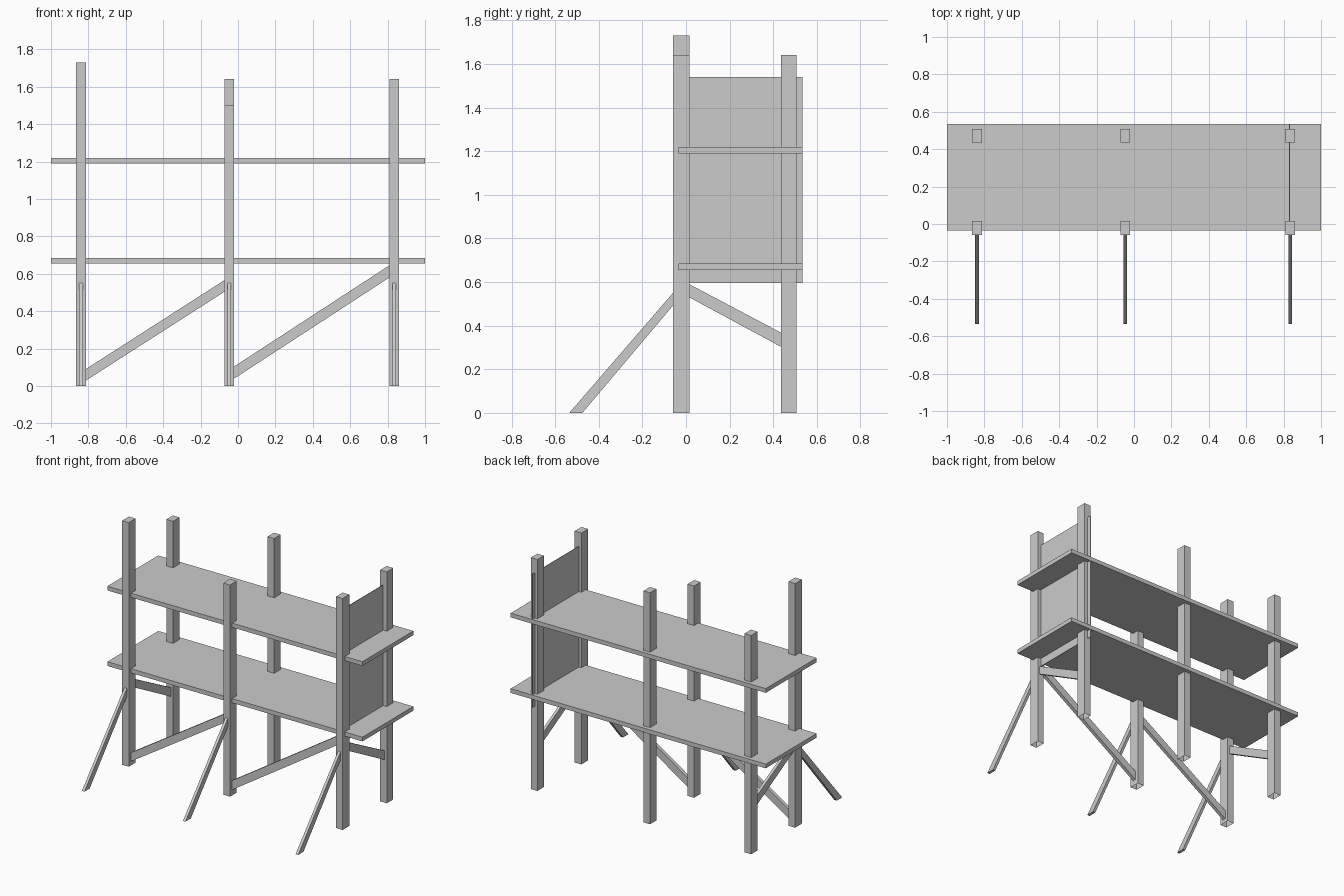
import bpy
import bmesh
from mathutils import Vector

if "Cube" in bpy.data.objects:
    bpy.data.objects.remove(bpy.data.objects["Cube"], do_unlink=True)

grey = bpy.data.materials.new("plain grey")
grey.use_nodes = True
COLOUR = (0.6, 0.6, 0.6, 1)
grey.diffuse_color = COLOUR
grey.node_tree.nodes["Principled BSDF"].inputs["Base Color"].default_value = COLOUR


def finish(name, bm):
    bmesh.ops.recalc_face_normals(bm, faces=bm.faces)
    mesh = bpy.data.meshes.new(name)
    bm.to_mesh(mesh)
    bm.free()
    mesh.materials.append(grey)
    obj = bpy.data.objects.new(name, mesh)
    bpy.context.collection.objects.link(obj)
    return obj


def extrude(name, outline, depth, open_start=False):
    """Extrude a 3D outline along the depth vector."""
    bm = bmesh.new()
    face = bm.faces.new([bm.verts.new(p) for p in outline])
    result = bmesh.ops.extrude_face_region(bm, geom=[face], use_keep_orig=True)
    moved = [v for v in result["geom"] if isinstance(v, bmesh.types.BMVert)]
    bmesh.ops.translate(bm, verts=moved, vec=Vector(depth))
    bmesh.ops.recalc_face_normals(bm, faces=bm.faces)
    if open_start:
        bmesh.ops.delete(bm, geom=[face], context='FACES_ONLY')
    return finish(name, bm)


def block(name, x, y, z, open_bottom=False):
    """Box from (low, high) ranges; posts are open underneath."""
    base = [(x[0], y[0], z[0]), (x[1], y[0], z[0]),
            (x[1], y[1], z[0]), (x[0], y[1], z[0])]
    return extrude(name, base, (0, 0, z[1] - z[0]), open_bottom)


# Upright posts: centre x, front height, back height
POSTS = {"right": (-0.84, 1.73, 1.55),
         "middle": (-0.047, 1.5, 1.64),
         "left": (0.836, 1.64, 1.64)}
for side, (x, front, back) in POSTS.items():
    span = (x - 0.026, x + 0.026)
    block(f"front_post_{side}", span, (-0.06, 0.015), (0, front), True)
    block(f"back_post_{side}", span, (0.435, 0.507), (0, back), True)

    # Leaning prop with a foot cut flat on the ground
    prop = [(-0.535, 0), (-0.475, 0), (-0.04, 0.515), (-0.04, 0.573)]
    extrude(f"front_prop_{side}", [(x - 0.01, y, z) for y, z in prop], (0.02, 0, 0))

# Shelves
for name, z in (("lower_shelf", 0.655), ("upper_shelf", 1.19)):
    block(name, (-1, 1), (-0.035, 0.535), (z, z + 0.03))

# Sloping braces between the front posts
for name, outline in (
        ("front_brace_right", [(-0.83, 0.018), (-0.83, 0.08), (-0.055, 0.577), (-0.055, 0.515)]),
        ("front_brace_left", [(-0.035, 0.03), (-0.035, 0.095), (0.825, 0.655), (0.825, 0.59)])):
    extrude(name, [(x, -0.035, z) for x, z in outline], (0, 0.025, 0))

# Sloping braces from front to back at the two ends
side_brace = [(0, 0.538), (0, 0.598), (0.45, 0.36), (0.45, 0.295)]
for side in ("right", "left"):
    x = POSTS[side][0]
    extrude(f"side_brace_{side}", [(x - 0.01, y, z) for y, z in side_brace], (0.02, 0, 0))

# Thin end panel
block("end_panel", (0.83, 0.834), (0, 0.535), (0.595, 1.54))
